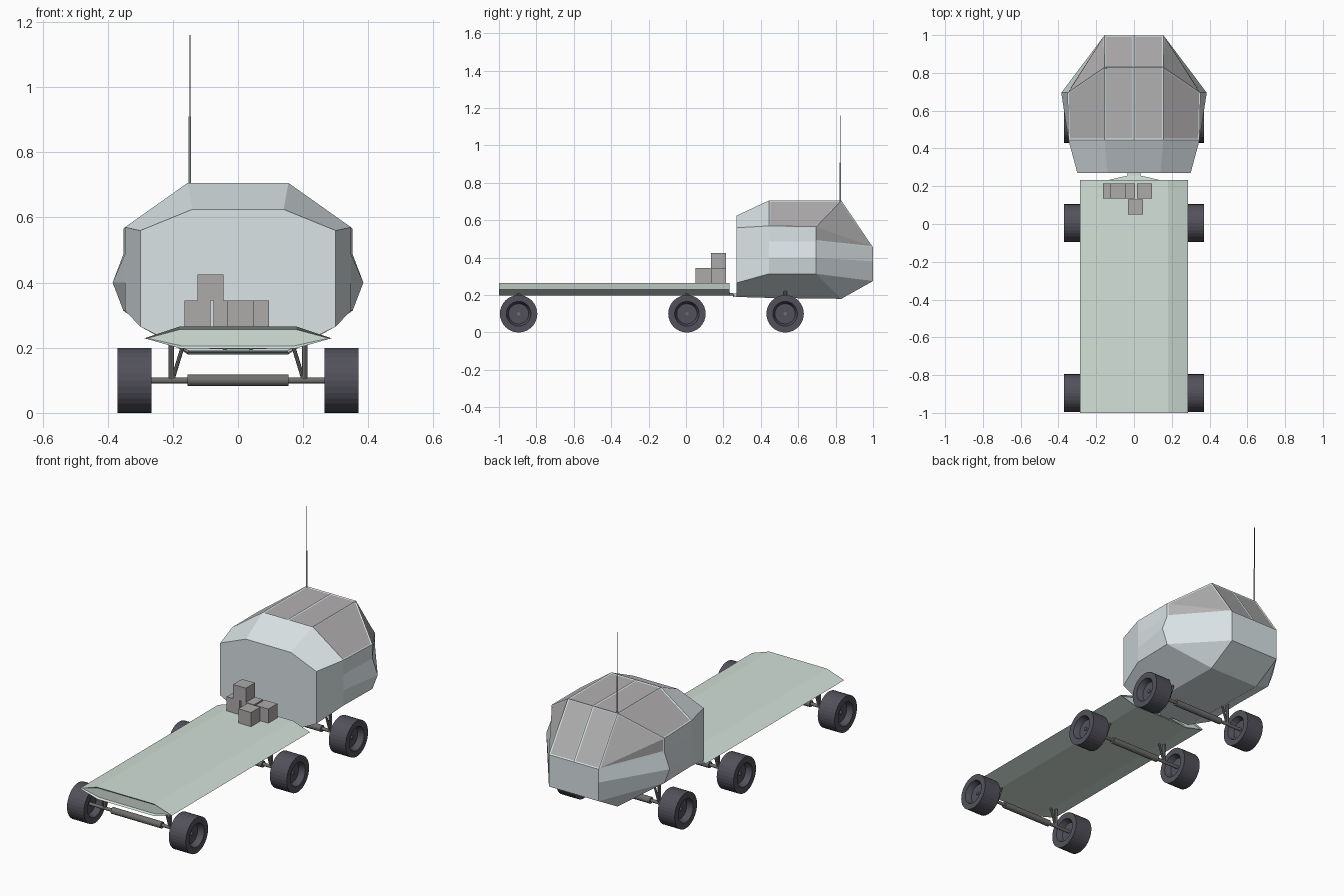
import bpy, bmesh, math
from mathutils import Vector

if "Cube" in bpy.data.objects:
    bpy.data.objects.remove(bpy.data.objects["Cube"])


def mat(name, rgb):
    m = bpy.data.materials.new(name)
    m.diffuse_color = (*rgb, 1)
    m.use_nodes = True
    m.node_tree.nodes["Principled BSDF"].inputs["Base Color"].default_value = m.diffuse_color
    return m


HULL = mat("pale_blue_hull", (0.70, 0.77, 0.79))
BED = mat("pale_green_bed", (0.65, 0.75, 0.69))
GLASS = mat("grey_window", (0.45, 0.44, 0.44))
TYRE = mat("dark_tyre", (0.085, 0.083, 0.105))
METAL = mat("dark_metal", (0.16, 0.16, 0.155))
CRATE = mat("crate_grey", (0.42, 0.40, 0.40))


def finish(name, bm, *mats):
    bmesh.ops.recalc_face_normals(bm, faces=bm.faces)
    me = bpy.data.meshes.new(name)
    bm.to_mesh(me)
    bm.free()
    for m in mats:
        me.materials.append(m)
    ob = bpy.data.objects.new(name, me)
    bpy.context.collection.objects.link(ob)
    return ob


def rod(name, a, b, r, m, n=12):
    a, b = Vector(a), Vector(b)
    bm = bmesh.new()
    bmesh.ops.create_cone(bm, cap_ends=True, segments=n, radius1=r, radius2=r, depth=(b - a).length)
    ob = finish(name, bm, m)
    ob.location = (a + b) / 2
    ob.rotation_euler = (b - a).to_track_quat('Z', 'Y').to_euler()
    return ob


def prism(name, pts, offset, m, inset=0):
    bm = bmesh.new()
    off = Vector(offset)
    lo = [bm.verts.new(p) for p in pts]
    hi = [bm.verts.new(Vector(p) + off) for p in pts]
    ends = [bm.faces.new(lo), bm.faces.new(hi)]
    for i in range(len(pts)):
        j = (i + 1) % len(pts)
        bm.faces.new((lo[i], lo[j], hi[j], hi[i]))
    bmesh.ops.recalc_face_normals(bm, faces=bm.faces)
    if inset:
        bmesh.ops.inset_individual(bm, faces=ends, thickness=inset, depth=-inset)
    return finish(name, bm, m)


# Cabin: right half lofted through four stations, then mirrored
stations = [
    [(.14, .27, .625), (.30, .27, .56), (.30, .27, .48), (.30, .27, .40), (.30, .27, .265), (.15, .27, .19)],
    [(.155, .445, .706), (.347, .445, .57), (.347, .445, .487), (.347, .445, .40), (.347, .445, .314), (.155, .445, .185)],
    [(.155, .83, .706), (.352, .695, .566), (.352, .695, .487), (.385, .695, .40), (.352, .695, .314), (.155, .83, .18)],
    [(.155, 1, .455), (.155, 1, .455), (.155, 1, .455), (.155, 1, .38), (.155, 1, .275), (.155, 1, .275)],
]
bm = bmesh.new()
cache = {}


def vert(p):
    if p not in cache:
        cache[p] = bm.verts.new(p)
    return cache[p]


rows = []
for s in stations:
    full = [(0, *s[0][1:])] + s + [(0, *s[-1][1:])]
    rows.append([vert(p) for p in full])
grid = {}
for i in range(3):
    for j in range(7):
        quad = [rows[i][j], rows[i][j + 1], rows[i + 1][j + 1], rows[i + 1][j]]
        grid[i, j] = bm.faces.new(list(dict.fromkeys(quad)))
for row in (rows[0], rows[3]):
    bm.faces.new(list(dict.fromkeys(row)))
bmesh.ops.recalc_face_normals(bm, faces=bm.faces)
if grid[1, 0].normal.z < 0:
    bmesh.ops.reverse_faces(bm, faces=bm.faces)
# Window panes: roof, roof side, windscreen, windscreen side
for pane in ([(1, 0)], [(1, 1)], [(2, 0)], [(2, 1), (2, 2)]):
    faces = [grid[k] for k in pane]
    bmesh.ops.inset_region(bm, faces=faces, thickness=.007, depth=-.003, use_boundary=True, use_even_offset=True)
    for f in faces:
        f.material_index = 1
me = bpy.data.meshes.new("cabin")
bm.to_mesh(me)
bm.free()
me.materials.append(HULL)
me.materials.append(GLASS)
cabin = bpy.data.objects.new("cabin", me)
bpy.context.collection.objects.link(cabin)
mod = cabin.modifiers.new("mirror", 'MIRROR')
mod.merge_threshold = .0005

# Antenna
rod("antenna_base", (-.148, .825, .69), (-.148, .825, .91), .004, HULL, 8)
rod("antenna_whip", (-.148, .825, .91), (-.148, .825, 1.16), .0016, METAL, 6)

# Trailer bed with recessed ends
half = [(.18, .265), (.287, .229), (.175, .197)]
section = half + [(-x, z) for x, z in reversed(half)]
prism("trailer_bed", [(x, -1, z) for x, z in section], (0, 1.232, 0), BED, .009)

# Hitch
prism("hitch_plate", [(-.17, .225, .2), (.17, .225, .2), (.035, .256, .195), (-.035, .256, .195)], (0, 0, .014), BED)
prism("hitch_block", [(-.035, .25, .19), (.035, .25, .19), (.035, .285, .19), (-.035, .285, .19)], (0, 0, .018), BED)

# Crates
for i, (x, y, z) in enumerate([(-.125, .175, .265), (-.035, .175, .265), (.055, .175, .265),
                               (.007, .09, .265), (-.085, .175, .345)]):
    h = .04
    prism(f"crate_{i + 1}", [(x - h, y - h, z), (x + h, y - h, z), (x + h, y + h, z), (x - h, y + h, z)],
          (0, 0, .08), CRATE)


# Wheels: lathed profile around the x axis
def wheel(name, x, y):
    prof = [(.02, .012), (.02, .054), (.0525, .066), (.0525, .1),
            (-.0525, .1), (-.0525, .066), (-.02, .054), (-.02, .012)]
    b = bmesh.new()
    n = 32
    rings = [[b.verts.new((px, r * math.cos(math.tau * k / n), r * math.sin(math.tau * k / n)))
              for k in range(n)] for px, r in prof]
    for r0, r1 in zip(rings, rings[1:]):
        for k in range(n):
            b.faces.new((r0[k], r0[(k + 1) % n], r1[(k + 1) % n], r1[k]))
    b.faces.new(rings[0])
    b.faces.new(rings[-1])
    ob = finish(name, b, TYRE)
    ob.location = (x, y, .1)


# Axles, struts and wheels
for label, y, top in (("trailer_front", -.895, .215), ("trailer_back", .005, .215), ("cabin", .53, .235)):
    rod(f"{label}_axle", (-.345, y, .1), (.345, y, .1), .009, METAL)
    rod(f"{label}_axle_sleeve", (-.155, y, .1), (.155, y, .1), .018, METAL, 16)
    for side, s in (("left", -1), ("right", 1)):
        wheel(f"{label}_{side}_wheel", s * .3175, y)
        rod(f"{label}_{side}_strut", (s * .205, y, .1), (s * .205, y, top), .009, METAL, 8)
        rod(f"{label}_{side}_brace", (s * .2, y, .105), (s * .17, y, .203), .006, METAL, 8)
